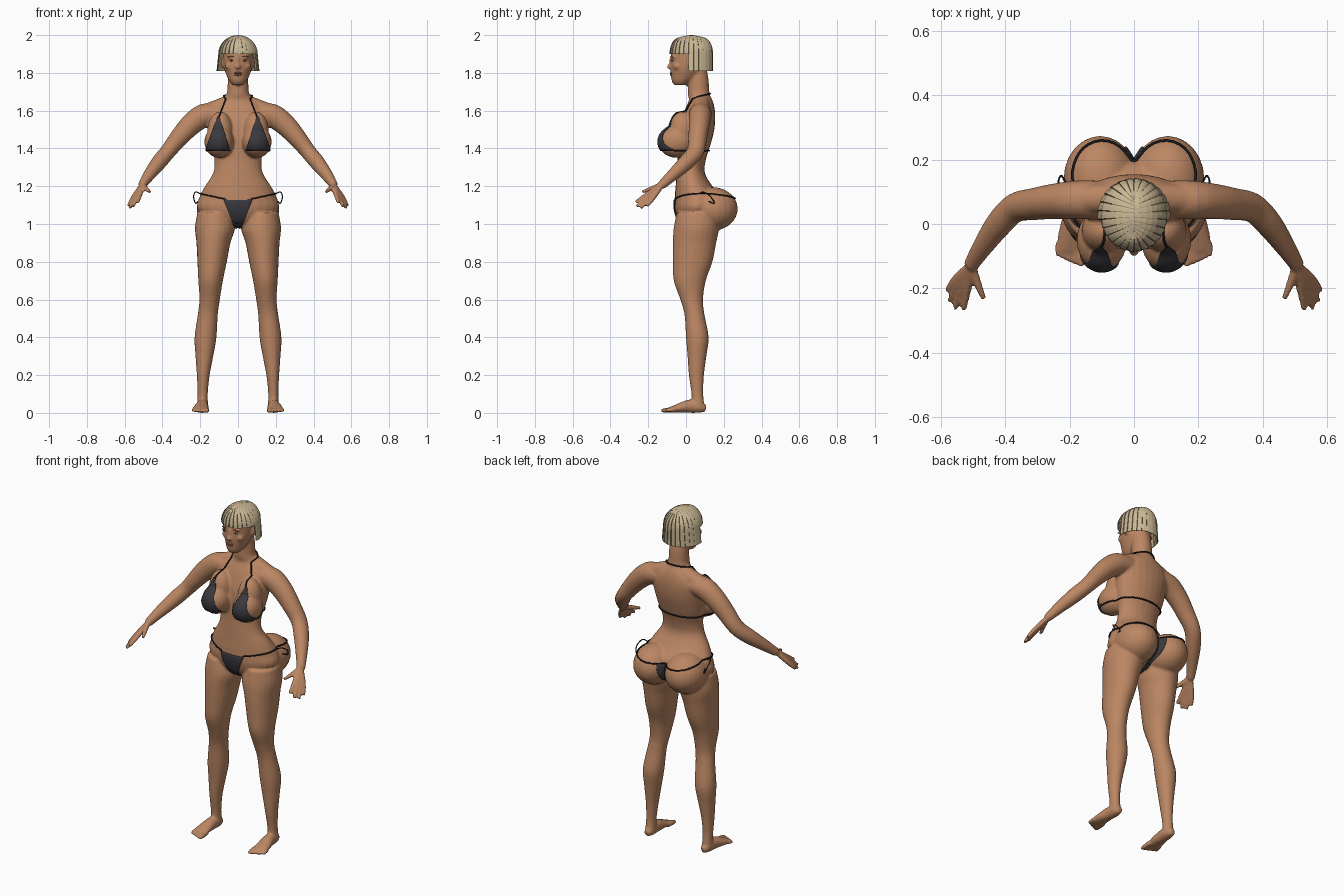
import bpy, bmesh, math
from mathutils import Vector, Matrix
from mathutils.bvhtree import BVHTree

if "Cube" in bpy.data.objects:
    bpy.data.objects.remove(bpy.data.objects["Cube"])

def material(name, r, g, b):
    m = bpy.data.materials.new(name)
    m.use_nodes = True
    m.diffuse_color = (r, g, b, 1)
    bsdf = m.node_tree.nodes["Principled BSDF"]
    bsdf.inputs["Base Color"].default_value = (r, g, b, 1)
    bsdf.inputs["Roughness"].default_value = 0.7
    return m

SKIN = material("skin", .50, .24, .125)
LIP = material("lip", .36, .14, .085)
HAIR = material("blonde_hair", .60, .48, .30)
SEAM = material("hair_shadow", .22, .165, .10)
CLOTH = material("dark_cloth", .04, .04, .048)
CORD = material("black_cord", .012, .012, .015)
WHITE = material("eye_white", .55, .5, .45)
IRIS = material("iris", .05, .035, .025)
SIDES = (1, -1)

def make(name, bm, *mats):
    bmesh.ops.recalc_face_normals(bm, faces=bm.faces)
    for f in bm.faces:
        f.smooth = True
    me = bpy.data.meshes.new(name)
    bm.to_mesh(me)
    bm.free()
    for m in mats:
        me.materials.append(m)
    ob = bpy.data.objects.new(name, me)
    bpy.context.collection.objects.link(ob)
    return ob

def spline(pts, steps=4):
    """Catmull-Rom through tuples of any length."""
    out = []
    for i in range(len(pts) - 1):
        p = [Vector(pts[min(max(i + k, 0), len(pts) - 1)]) for k in (-1, 0, 1, 2)]
        for j in range(steps):
            t = j / steps
            out.append(p[1] + (p[2] - p[0]) * (t / 2)
                       + (p[0] * 2 - p[1] * 5 + p[2] * 4 - p[3]) * (t * t / 2)
                       + (p[1] * 3 - p[0] - p[2] * 3 + p[3]) * (t ** 3 / 2))
    return out + [Vector(pts[-1])]

def tube(bm, pts, side=1, ref=(0, 1, 0), axis=None, n=24):
    """Closed loft through (x, y, z, radius_u, radius_v) sections."""
    secs, rings = spline(pts), []
    for i, s in enumerate(secs):
        c = Vector(s[:3])
        t = Vector(axis) if axis else (Vector(secs[min(i + 1, len(secs) - 1)][:3])
                                       - Vector(secs[max(i - 1, 0)][:3])).normalized()
        u = Vector(ref).cross(t).normalized()
        v = t.cross(u)
        ring = []
        for k in range(n):
            a = math.tau * k / n
            p = c + u * (s[3] * math.cos(a)) + v * (s[4] * math.sin(a))
            ring.append(bm.verts.new((p.x * side, p.y, p.z)))
        rings.append(ring)
    for r, q in zip(rings, rings[1:]):
        for k in range(n):
            bm.faces.new((r[k], r[k - 1], q[k - 1], q[k]))
    bm.faces.new(rings[0])
    bm.faces.new(rings[-1])

def ball(bm, c, r):
    m = Matrix.Translation(c) @ Matrix.Diagonal((*r, 1))
    bmesh.ops.create_uvsphere(bm, u_segments=24, v_segments=16, radius=1, matrix=m)

# Body: overlapping lofts fused into one skin
UP = (0, 0, 1)
bm = bmesh.new()
torso = [(.985, .05, 0, .1), (1.02, .15, -.04, .14), (1.08, .215, -.06, .18), (1.14, .205, -.06, .19),
         (1.2, .175, -.055, .14), (1.27, .132, -.05, .10), (1.34, .125, -.045, .105),
         (1.42, .145, -.045, .13), (1.5, .16, -.04, .15), (1.57, .17, -.02, .155),
         (1.62, .14, 0, .15), (1.655, .09, .015, .14), (1.69, .06, .01, .125),
         (1.76, .054, .01, .12), (1.82, .05, .01, .11)]
tube(bm, [(0, (f + b) / 2, z, w, (b - f) / 2) for z, w, f, b in torso], axis=UP)
head = [(1.735, -.03, .028, .03), (1.755, -.02, .045, .055), (1.79, 0, .062, .08), (1.83, .012, .075, .095),
        (1.88, .02, .08, .1), (1.93, .025, .078, .1), (1.97, .03, .055, .075), (1.985, .03, .02, .03)]
tube(bm, [(0, y, z, w, d) for z, y, w, d in head], axis=UP)
ball(bm, (0, -.084, 1.832), (.015, .017, .013))
ball(bm, (0, -.077, 1.86), (.009, .014, .032))
leg = [(1.06, .125, .06, .09, .11), (.98, .122, .055, .106, .12), (.9, .13, .045, .09, .115),
       (.8, .137, .035, .078, .105), (.7, .145, .02, .065, .085), (.6, .15, .03, .054, .06),
       (.52, .16, .045, .053, .053), (.4, .172, .06, .058, .06), (.3, .178, .058, .047, .05),
       (.2, .184, .055, .034, .04), (.1, .187, .06, .027, .031), (.03, .187, .065, .03, .035)]
foot = [(.187, .105, .022, .016, .018), (.187, .07, .03, .03, .03), (.19, .02, .035, .033, .035),
        (.195, -.03, .027, .04, .026), (.2, -.085, .016, .044, .014)]
arm = [(.1, .075, 1.585, .05, .06), (.18, .075, 1.575, .062, .06), (.25, .07, 1.525, .058, .055),
       (.31, .062, 1.46, .05, .05), (.37, .05, 1.385, .042, .046), (.42, 0, 1.325, .041, .042),
       (.47, -.07, 1.26, .032, .032), (.508, -.13, 1.205, .022, .024)]
WRIST = (.505, -.125, 1.21)
fingers = [((.49, -.175, 1.19), (.467, -.232, 1.17)), ((.515, -.19, 1.168), (.53, -.268, 1.115)),
           ((.53, -.19, 1.156), (.556, -.262, 1.092)), ((.544, -.182, 1.147), (.573, -.24, 1.085)),
           ((.553, -.17, 1.143), (.581, -.207, 1.095))]
for s in SIDES:
    tube(bm, [(x, y, z, u, v) for z, x, y, u, v in leg], s, axis=UP)
    tube(bm, foot, s, ref=UP)
    for i in range(5):
        x, r = .165 + .018 * i, .014 - .0012 * i
        tube(bm, [(x, -.06, .017, r, r), (x, -.1 + .004 * i, .014, r, r),
                  (x, -.131 + .007 * i, .011, r * .7, r * .7)], s, ref=UP, n=12)
    tube(bm, arm, s)
    tube(bm, [(0, .08, 1.665, .04, .045), (.1, .08, 1.622, .04, .045), (.2, .075, 1.58, .045, .045)], s)
    for knuckle, tip in fingers:
        tube(bm, [(*WRIST, .014, .014), (*knuckle, .0135, .0135), (*tip, .009, .009)], s, n=12)
    ball(bm, (s * .105, .14, 1.08), (.114, .134, .115))
    ball(bm, (s * .1, -.05, 1.435), (.078, .097, .085))
    ball(bm, (s * .095, -.02, 1.49), (.068, .07, .105))
    ball(bm, (s * .034, -.064, 1.885), (.022, .014, .007))
    ball(bm, (s * .045, -.045, 1.835), (.024, .024, .02))
    ball(bm, (s * .082, .03, 1.85), (.01, .018, .028))
body = make("body", bm, SKIN)
fuse = body.modifiers.new("fuse", "REMESH")
fuse.mode, fuse.voxel_size, fuse.use_smooth_shade = "VOXEL", .0065, True
soft = body.modifiers.new("soften", "SMOOTH")
soft.factor, soft.iterations = .5, 5

# Helpers that lay things on the finished skin
bpy.context.view_layer.update()
tree = BVHTree.FromObject(body, bpy.context.evaluated_depsgraph_get())

def on_skin(origin, direction, lift=.004):
    d = Vector(direction).normalized()
    hit, nrm, _, _ = tree.ray_cast(Vector(origin), d)
    if hit is None:
        hit, nrm, _, _ = tree.find_nearest(Vector(origin) + d * .4)
    return hit + (nrm if nrm.dot(d) < 0 else -nrm) * lift

def patch(name, corners, direction, n=14):
    """Cloth panel: top left, top right, bottom left, bottom right, dropped on the skin."""
    a, b, c, d = map(Vector, corners)
    bm = bmesh.new()
    grid = [[bm.verts.new(on_skin(a.lerp(b, i / n).lerp(c.lerp(d, i / n), j / n), direction))
             for i in range(n + 1)] for j in range(n + 1)]
    for r, q in zip(grid, grid[1:]):
        for i in range(n):
            bm.faces.new((r[i], r[i + 1], q[i + 1], q[i]))
    ob = make(name, bm, CLOTH)
    sol = ob.modifiers.new("thickness", "SOLIDIFY")
    sol.thickness, sol.offset = .004, 0

def cord(name, pts, radius=.004):
    cu = bpy.data.curves.new(name, "CURVE")
    cu.dimensions, cu.bevel_depth, cu.bevel_resolution = "3D", radius, 1
    sp = cu.splines.new("POLY")
    sp.points.add(len(pts) - 1)
    for p, q in zip(sp.points, pts):
        p.co = (*q, 1)
    cu.materials.append(CORD)
    bpy.context.collection.objects.link(bpy.data.objects.new(name, cu))

def around(s, y, height, start, end, n=24, r=.28):
    """Skin points around the body; -90 is the front, 90 the back."""
    out = []
    for i in range(n + 1):
        a = math.radians(start + (end - start) * i / n)
        d = Vector((s * math.cos(a), math.sin(a), 0))
        out.append(on_skin(Vector((0, y, height(a))) + d * r, -d))
    return out

# Swimwear
for s, side in zip(SIDES, ("left", "right")):
    patch(side + "_cup", [(s * .098, -.46, 1.565), (s * .108, -.46, 1.565),
                          (s * .045, -.46, 1.39), (s * .17, -.46, 1.39)], (0, 1, 0))
    strap = [on_skin((s * (.103 - .04 * i / 8), -.5, 1.56 + .1 * i / 8), (0, 1, 0)) for i in range(9)]
    cord(side + "_neck_strap", strap + around(s, .075, lambda a: 1.675 + .015 * math.sin(a), 0, 90, 12))
    cord(side + "_chest_band", around(s, .05, lambda a: 1.39, -35, 90))
    cord(side + "_hip_cord", around(s, .08, lambda a: 1.16 - .035 * math.sin(a) ** 2, -62, 90, 30))
    cord(side + "_hip_bow", spline([(s * .2, .08, 1.16), (s * .225, .09, 1.17), (s * .235, .13, 1.145),
                                    (s * .225, .15, 1.11), (s * .21, .12, 1.12)]), .003)
patch("brief_front", [(-.075, -.46, 1.128), (.075, -.46, 1.128), (-.018, -.46, .985), (.018, -.46, .985)],
      (0, 1, 0))
patch("brief_back", [(-.035, .6, 1.125), (.035, .6, 1.125), (-.012, .6, 1.0), (.012, .6, 1.0)], (0, -1, 0))
patch("brief_gusset", [(-.016, -.03, .85), (.016, -.03, .85), (-.012, .15, .85), (.012, .15, .85)], (0, 0, 1))

# Face details
whites, irises, brows, lips = (bmesh.new() for _ in range(4))
for s in SIDES:
    p = on_skin((s * .034, -.5, 1.866), (0, 1, 0), 0)
    ball(whites, p, (.013, .005, .005))
    ball(irises, p + Vector((0, -.003, 0)), (.005, .004, .005))
    p = on_skin((s * .036, -.5, 1.886), (0, 1, 0), 0)
    ball(brows, p, (.019, .004, .0025))
for z in (1.79, 1.799):
    ball(lips, on_skin((0, -.5, z), (0, 1, 0), 0) + Vector((0, .002, 0)), (.021, .008, .0055))
make("eyes", whites, WHITE)
make("irises", irises, IRIS)
make("eyebrows", brows, LIP)
make("lips", lips, LIP)

# Bob haircut: overlapping locks from a centre parting, short fringe and long back
bm = bmesh.new()
LOCKS = 26
def hair_row(a, long, lift):
    row = []
    for j in range(9):
        phi = math.pi / 2 * j / 8
        q = math.sin(phi)
        row.append((.1 * lift * math.cos(a) * q, .028 + math.sin(a) * (.05 + .06 * q) * lift,
                    1.9 + .098 * math.cos(phi) - .012 * math.sin(a) ** 2 * (1 - q)))
    if long:
        x, y, z = row[-1]
        row += [(x * (1 + .03 * k), y, z - .03 * k) for k in (1, 2, 3)]
    return [bm.verts.new(p) for p in row]

for i in range(LOCKS):
    a0, w = math.tau * (i - .5) / LOCKS, math.tau / LOCKS
    long = math.sin(a0 + w / 2) > -.05
    rows = [hair_row(a0 + w * f, long, l) for f, l in ((0, 1), (.46, 1.02), (.92, 1.03), (1.02, .995))]
    for k, (r, q) in enumerate(zip(rows, rows[1:])):
        for j in range(len(r) - 1):
            bm.faces.new((r[j], r[j + 1], q[j + 1], q[j])).material_index = int(k == 2)
hair = make("hair", bm, HAIR, SEAM)
for f in hair.data.polygons:
    f.use_smooth = False
sol = hair.modifiers.new("thickness", "SOLIDIFY")
sol.thickness, sol.offset = .004, 0
